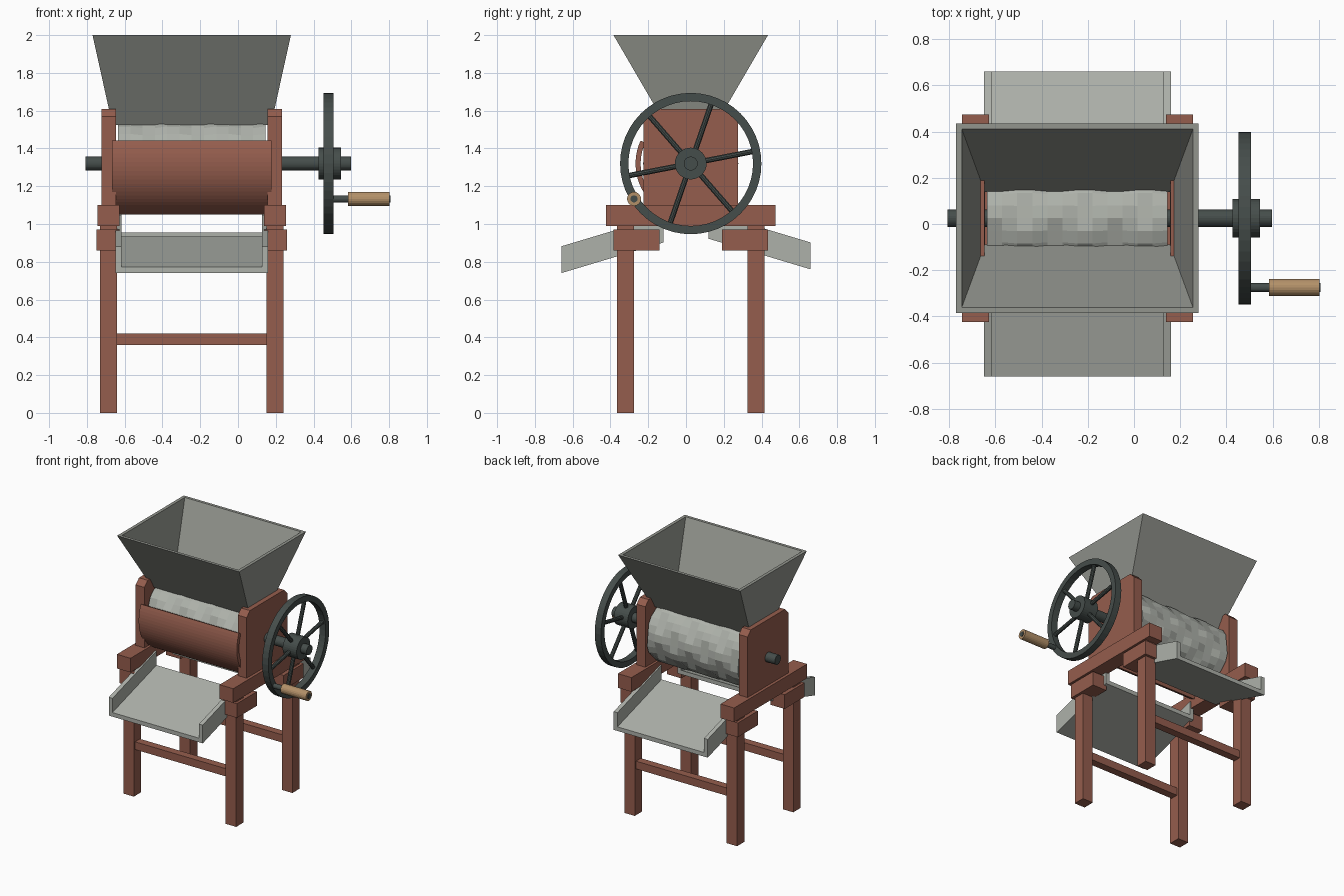
import bpy, bmesh, math
from mathutils import Vector

if "Cube" in bpy.data.objects:
    bpy.data.objects.remove(bpy.data.objects["Cube"])

CX, CY, CZ = -0.245, 0.025, 1.32      # frame centre in x, frame centre in y, axle height


def material(name, rgb):
    m = bpy.data.materials.new(name)
    m.diffuse_color = (*rgb, 1)
    m.use_nodes = True
    m.node_tree.nodes["Principled BSDF"].inputs["Base Color"].default_value = m.diffuse_color
    return m


WOOD = material("red_paint", (0.30, 0.11, 0.075))
IRON = material("dark_iron", (0.06, 0.075, 0.07))
TIN = material("pale_metal", (0.42, 0.44, 0.40))
HOPPER = material("hopper_metal", (0.29, 0.30, 0.27))
GRIP = material("grip_wood", (0.45, 0.28, 0.14))


def finish(bm, name, mat):
    bmesh.ops.recalc_face_normals(bm, faces=bm.faces)
    me = bpy.data.meshes.new(name)
    bm.to_mesh(me)
    bm.free()
    me.materials.append(mat)
    ob = bpy.data.objects.new(name, me)
    bpy.context.collection.objects.link(ob)
    return ob


def loft(name, rings, mat, closed=False):
    """Skin a list of point rings; cap the ends, or join last ring to first."""
    bm = bmesh.new()
    vs = [[bm.verts.new(p) for p in r] for r in rings]
    n = len(rings[0])
    for a, b in zip(vs, vs[1:] + (vs[:1] if closed else [])):
        for i in range(n):
            j = (i + 1) % n
            bm.faces.new((a[i], a[j], b[j], b[i]))
    if not closed:
        bm.faces.new(vs[0])
        bm.faces.new(vs[-1])
    return finish(bm, name, mat)


def prism(name, x0, x1, profile, mat):
    """Extrude a (y, z) profile along x."""
    return loft(name, [[(x, y, z) for y, z in profile] for x in (x0, x1)], mat)


def box(name, x0, x1, y0, y1, z0, z1, mat):
    return prism(name, x0, x1, [(y0, z0), (y1, z0), (y1, z1), (y0, z1)], mat)


def circle(r, n, y=CY, z=CZ):
    return [(y + r * math.cos(2 * math.pi * i / n), z + r * math.sin(2 * math.pi * i / n)) for i in range(n)]


def rod(name, x0, x1, r, mat, n=24, y=CY, z=CZ):
    return prism(name, x0, x1, circle(r, n, y, z), mat)


# Frame: each side has a cheek panel, a bearer, two legs and two leg caps
for side, s in (("left", -1), ("right", 1)):
    def xs(a, b):
        return sorted((CX + s * a, CX + s * b))
    box(f"{side}_bearer", *xs(0.383, 0.5), CY - 0.448, CY + 0.448, 0.99, 1.10, WOOD)
    w, c = 0.25, 0.04
    prism(f"{side}_cheek", *xs(0.402, 0.477),
          [(CY - w, 1.09), (CY + w, 1.09), (CY + w, 1.61 - c), (CY + w - c, 1.61),
           (CY - w + c, 1.61), (CY - w, 1.61 - c)], WOOD)
    for end, t in (("front", -1), ("back", 1)):
        y = CY + t * 0.345
        box(f"{end}_{side}_leg", *xs(0.395, 0.485), y - 0.045, y + 0.045, 0, 1.0, WOOD)
        ya, yb = sorted((CY + t * 0.165, CY + t * 0.41))
        box(f"{end}_{side}_leg_cap", *xs(0.383, 0.505), ya, yb, 0.86, 0.97, WOOD)

# Stretchers and sloping chutes, front and back
for end, t, drop in (("front", -1, 0.0), ("back", 1, 0.02)):
    y = CY + t * 0.345
    box(f"{end}_stretcher", CX - 0.4, CX + 0.4, y - 0.03, y + 0.03, 0.36, 0.42, WOOD)

    def slope(h0, h1):
        a, b, z, rise = t * 0.66, t * 0.12, 0.74 + drop, 0.162
        return [(a, z + h0), (b, z + rise + h0), (b, z + rise + h1), (a, z + h1)]
    prism(f"{end}_chute_floor", CX - 0.39, CX + 0.39, slope(0, 0.032), TIN)
    for side, s in (("left", -1), ("right", 1)):
        xa, xb = sorted((CX + s * 0.372, CX + s * 0.404))
        prism(f"{end}_chute_{side}_wall", xa, xb, slope(0, 0.142), TIN)

# Curved front cover
arc = [math.radians(155.5 + 92 * i / 20) for i in range(21)]
cover = [(CY + r * math.cos(a), CZ + r * math.sin(a))
         for r, seq in ((0.292, arc), (0.265, arc[::-1])) for a in seq]
prism("front_cover", CX - 0.422, CX + 0.422, cover, WOOD)

# Dimpled drum
SIDES, STEPS = 28, 12
rings = []
for k in range(STEPS + 1):
    ring = []
    for i in range(SIDES):
        a = 2 * math.pi * i / SIDES
        r = 0.246 + 0.006 * (1 if (k // 2 + i // 2) % 2 else -1)
        ring.append((CX - 0.39 + 0.78 * k / STEPS, CY + r * math.cos(a), CZ + r * math.sin(a)))
    rings.append(ring)
loft("drum", rings, TIN)


# Open hopper
def rect(hx, hy, z):
    return [(CX + p * hx, CY + q * hy, z) for p, q in ((-1, -1), (1, -1), (1, 1), (-1, 1))]


loft("hopper", [rect(0.525, 0.409, 2.0), rect(0.42, 0.132, 1.525),
                rect(0.4, 0.114, 1.525), rect(0.5, 0.386, 2.0)], HOPPER, closed=True)

# Axle and flywheel with six spokes
rod("axle", -0.807, 0.597, 0.037, IRON)
rod("wheel_hub", 0.425, 0.545, 0.084, IRON, 32)
loft("wheel_rim", [[(x, y, z) for y, z in circle(r, 48)]
                   for x, r in ((0.452, 0.374), (0.505, 0.374), (0.505, 0.33), (0.452, 0.33))], IRON, closed=True)
for k in range(6):
    a = math.radians(11 + 60 * k)
    d, u = Vector((0, math.cos(a), math.sin(a))), Vector((1, 0, 0))
    v = d.cross(u)
    o = Vector((0.478, CY, CZ))
    loft(f"spoke_{k + 1}", [[o + d * l + (u * math.cos(b) + v * math.sin(b)) * 0.015
                             for b in [2 * math.pi * i / 10 for i in range(10)]] for l in (0.06, 0.345)], IRON)

# Crank handle
HY, HZ = -0.275, 1.133
rod("handle_pin", 0.47, 0.807, 0.019, IRON, 16, HY, HZ)
rod("handle_grip", 0.583, 0.802, 0.037, GRIP, 20, HY, HZ)
